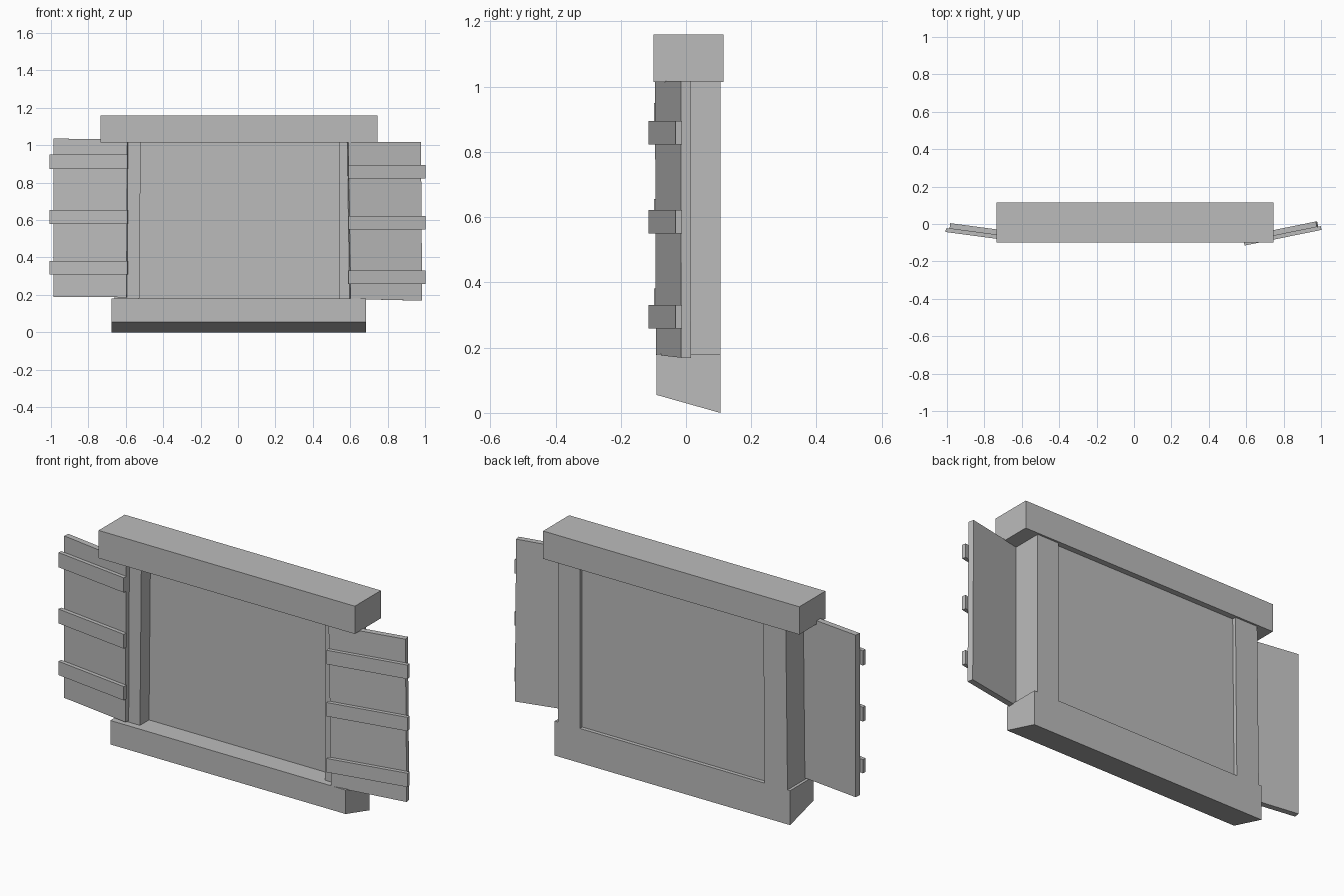
import bpy
import bmesh
import math
from mathutils import Vector

if "Cube" in bpy.data.objects:
    bpy.data.objects.remove(bpy.data.objects["Cube"], do_unlink=True)

# Single grey finish
grey = bpy.data.materials.new("plain_grey")
grey.use_nodes = True
colour = (0.5, 0.5, 0.5, 1)
grey.diffuse_color = colour
grey.node_tree.nodes["Principled BSDF"].inputs["Base Color"].default_value = colour


def prism(name, outline, start, end, axis="y"):
    """Extrude a flat outline, (x, z) along y or (y, z) along x."""
    bm = bmesh.new()
    if axis == "y":
        points, step = [(a, start, b) for a, b in outline], Vector((0, end - start, 0))
    else:
        points, step = [(start, a, b) for a, b in outline], Vector((end - start, 0, 0))
    face = bm.faces.new([bm.verts.new(p) for p in points])
    grown = bmesh.ops.extrude_face_region(bm, geom=[face])
    moved = [v for v in grown["geom"] if isinstance(v, bmesh.types.BMVert)]
    bmesh.ops.translate(bm, verts=moved, vec=step)
    bmesh.ops.recalc_face_normals(bm, faces=bm.faces)
    mesh = bpy.data.meshes.new(name)
    bm.to_mesh(mesh)
    bm.free()
    mesh.materials.append(grey)
    obj = bpy.data.objects.new(name, mesh)
    bpy.context.collection.objects.link(obj)
    return obj


def rect(a0, a1, b0, b1):
    return [(a0, b0), (a1, b0), (a1, b1), (a0, b1)]


# Lintel and the sill with its sloping underside
prism("lintel", rect(-0.735, 0.745, 1.015, 1.16), -0.10, 0.115)
prism("sill", [(-0.09, 0.055), (0.105, 0), (0.105, 0.18), (-0.09, 0.18)],
      -0.675, 0.685, "x")

# Slightly uneven jambs around the recessed pane
prism("right_jamb", [(-0.66, 0.18), (-0.528, 0.18), (-0.52, 1.015), (-0.65, 1.015)],
      -0.055, 0.105)
prism("left_jamb", rect(0.54, 0.665, 0.18, 1.015), -0.055, 0.105)
prism("pane", rect(-0.53, 0.545, 0.17, 1.02), 0.02, 0.085)


def shutter(side, hinge, angle, outline, battens):
    """Open shutter board with three battens, swung about its hinge."""
    sign = 1 if side == "left" else -1
    parts = [prism(side + "_shutter", [(sign * x, z) for x, z in outline], 0, 0.03)]
    for i, (low, high) in enumerate(battens):
        parts.append(prism(f"{side}_batten_{i + 1}",
                           rect(sign * -0.003, sign * 0.417, low, high), -0.02, 0))
    for part in parts:
        part.location = (hinge[0], hinge[1], 0)
        part.rotation_euler.z = sign * math.radians(angle)


shutter("left", (0.59, -0.095), 11.5,
        [(0.013, 0.178), (0.403, 0.169), (0.396, 1.018), (0, 1.018)],
        [(0.258, 0.33), (0.55, 0.622), (0.822, 0.895)])
shutter("right", (-0.592, -0.078), 7.6,
        [(0.004, 0.187), (0.398, 0.19), (0.398, 1.036), (0, 1.03)],
        [(0.31, 0.382), (0.58, 0.655), (0.873, 0.95)])
